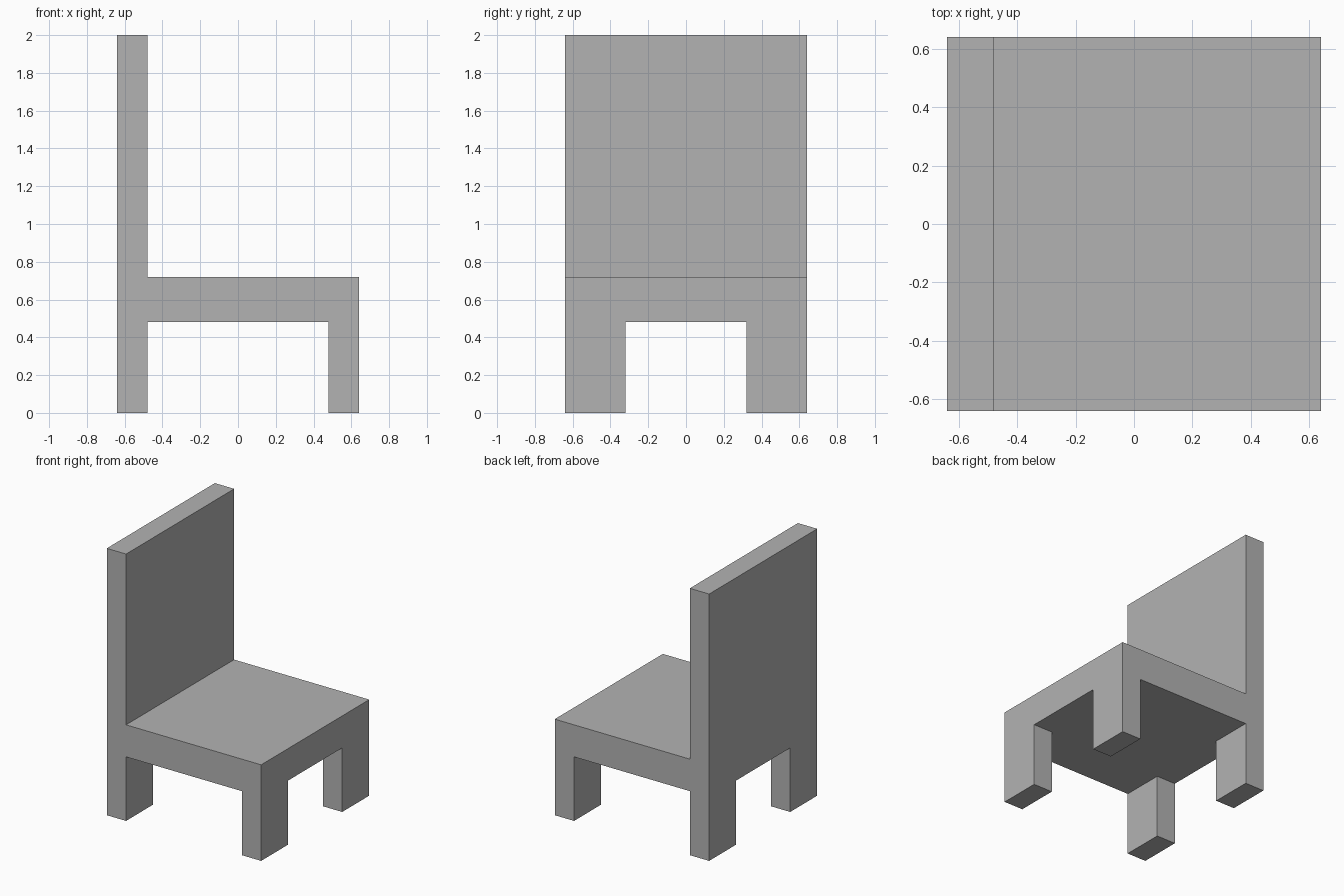
import bpy
import bmesh
from mathutils import Vector

cube = bpy.data.objects.get("Cube")
if cube:
    bpy.data.objects.remove(cube, do_unlink=True)

HALF = 0.64                    # half width of the square seat
LEG_X, LEG_Y = 0.48, 0.32      # inner edges of the legs
SEAT_LOW, SEAT_TOP, HEIGHT = 0.48, 0.72, 2.0


def extrude(bm, direction, inside, distance):
    """Extrude the faces that point along direction and pass the test."""
    faces = [f for f in bm.faces
             if f.normal.z * direction > 0.9 and inside(f.calc_center_median())]
    new = bmesh.ops.extrude_face_region(bm, geom=faces)["geom"]
    verts = [v for v in new if isinstance(v, bmesh.types.BMVert)]
    bmesh.ops.translate(bm, verts=verts, vec=(0, 0, direction * distance))
    bm.normal_update()


bm = bmesh.new()

# Seat slab, cut along the inner edges of the legs
bmesh.ops.create_cube(bm, size=1)
bmesh.ops.scale(bm, verts=bm.verts, vec=(2 * HALF, 2 * HALF, SEAT_TOP - SEAT_LOW))
bmesh.ops.translate(bm, verts=bm.verts, vec=(0, 0, (SEAT_TOP + SEAT_LOW) / 2))
for axis, offset in ((Vector((1, 0, 0)), LEG_X), (Vector((0, 1, 0)), LEG_Y)):
    for side in (-1, 1):
        bmesh.ops.bisect_plane(bm, geom=bm.verts[:] + bm.edges[:] + bm.faces[:],
                               plane_co=axis * offset * side, plane_no=axis)
bm.normal_update()

# Four legs from the corner faces
extrude(bm, -1, lambda c: abs(c.x) > LEG_X and abs(c.y) > LEG_Y, SEAT_LOW)

# Backrest from the strip along one side
extrude(bm, 1, lambda c: c.x < -LEG_X, HEIGHT - SEAT_TOP)

# Merge the flat faces
bmesh.ops.dissolve_limit(bm, angle_limit=0.01, verts=bm.verts[:], edges=bm.edges[:])
bmesh.ops.recalc_face_normals(bm, faces=bm.faces[:])

mesh = bpy.data.meshes.new("chair")
bm.to_mesh(mesh)
bm.free()
chair = bpy.data.objects.new("chair", mesh)
bpy.context.scene.collection.objects.link(chair)

# Plain grey material
grey = bpy.data.materials.new("grey")
grey.use_nodes = True
colour = (0.45, 0.45, 0.45, 1)
grey.diffuse_color = colour
grey.node_tree.nodes["Principled BSDF"].inputs["Base Color"].default_value = colour
mesh.materials.append(grey)
